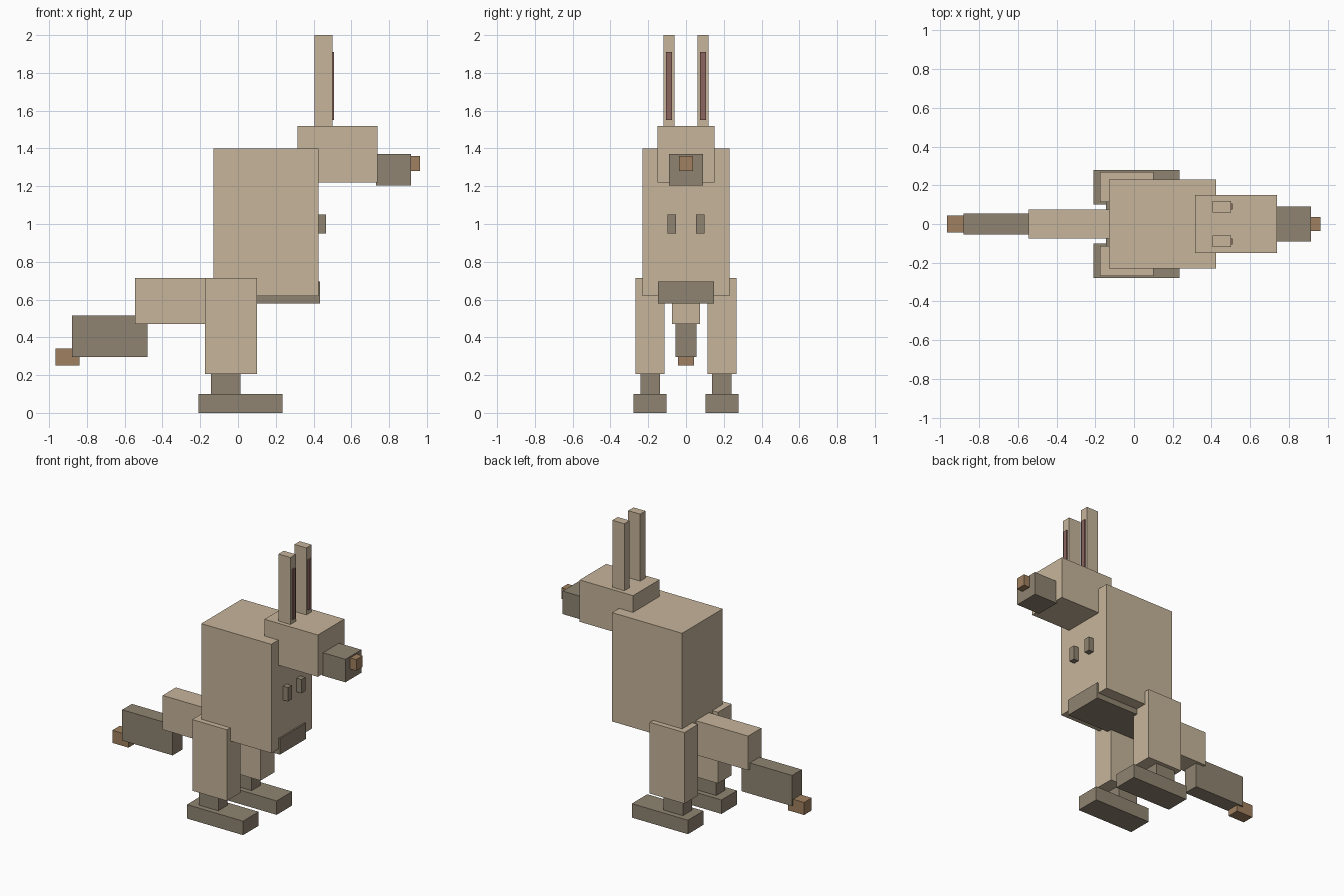
import bpy
from mathutils import Matrix, Vector

cube = bpy.data.objects.get("Cube")
if cube:
    bpy.data.objects.remove(cube, do_unlink=True)


def material(name, rgb):
    mat = bpy.data.materials.new(name)
    mat.use_nodes = True
    colour = (*rgb, 1)
    mat.diffuse_color = colour
    mat.node_tree.nodes["Principled BSDF"].inputs["Base Color"].default_value = colour
    return mat


tan = material("tan fur", (0.565, 0.462, 0.323))
dark = material("dark fur", (0.275, 0.231, 0.165))
brown = material("brown tip", (0.352, 0.216, 0.117))
pink = material("inner ear pink", (0.26, 0.13, 0.112))


def box(name, mat, x, y, z):
    """Box between the (low, high) limits on each axis."""
    bpy.ops.mesh.primitive_cube_add(size=1)
    obj = bpy.context.object
    obj.name = obj.data.name = name
    limits = (x, y, z)
    centre = Vector([(lo + hi) / 2 for lo, hi in limits])
    size = [hi - lo for lo, hi in limits]
    obj.data.transform(Matrix.Diagonal((*size, 1)))
    obj.location = centre
    obj.data.materials.append(mat)
    return obj


def centred(name, mat, x, half, z):
    return box(name, mat, x, (-half, half), z)


def pair(name, mat, x, y, z):
    box("left_" + name, mat, x, y, z)
    box("right_" + name, mat, x, (-y[1], -y[0]), z)


# Torso and pouch
centred("body", tan, (-0.13, 0.425), 0.23, (0.62, 1.4))
centred("pouch", dark, (-0.145, 0.435), 0.147, (0.58, 0.695))

# Head
centred("head", tan, (0.315, 0.738), 0.15, (1.22, 1.52))
centred("snout", dark, (0.73, 0.915), 0.09, (1.205, 1.37))
centred("nose", brown, (0.91, 0.963), 0.036, (1.28, 1.36))
pair("ear", tan, (0.405, 0.5), (0.06, 0.12), (1.51, 2.0))
pair("inner_ear", pink, (0.5, 0.509), (0.075, 0.105), (1.55, 1.91))

# Small front paws
pair("paw", dark, (0.41, 0.465), (0.054, 0.098), (0.95, 1.05))

# Hind legs
pair("thigh", tan, (-0.175, 0.1), (0.113, 0.268), (0.205, 0.715))
pair("ankle", dark, (-0.143, 0.012), (0.138, 0.24), (0.09, 0.21))
pair("foot", dark, (-0.21, 0.235), (0.102, 0.278), (0.0, 0.1))

# Stepped tail
centred("tail_base", tan, (-0.545, -0.1), 0.075, (0.47, 0.715))
centred("tail_middle", dark, (-0.88, -0.48), 0.055, (0.295, 0.515))
centred("tail_tip", brown, (-0.967, -0.838), 0.043, (0.25, 0.34))
